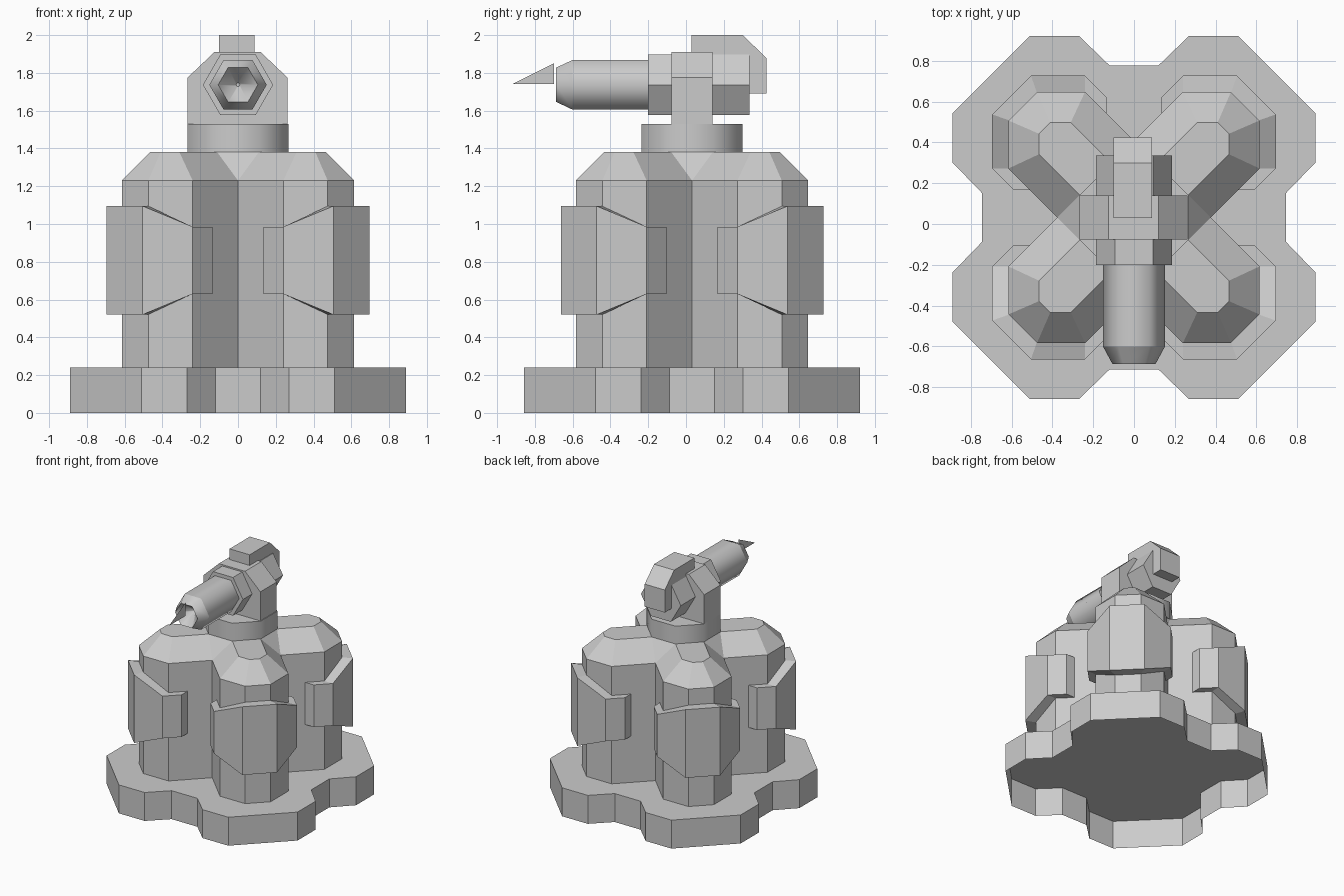
import bpy, bmesh, math

if "Cube" in bpy.data.objects:
    bpy.data.objects.remove(bpy.data.objects["Cube"])

CY = 0.032    # body centre in y
GZ = 1.737    # gun axis height


def loft(name, rings, start=True, end=True):
    """Skin a list of equal-length closed rings; drop hidden or open end caps."""
    bm = bmesh.new()
    vs = [[bm.verts.new(p) for p in r] for r in rings]
    n = len(vs[0])
    for a, b in zip(vs, vs[1:]):
        for i in range(n):
            j = (i + 1) % n
            bm.faces.new((a[i], a[j], b[j], b[i]))
    caps = [bm.faces.new(vs[0]), bm.faces.new(vs[-1])]
    bmesh.ops.recalc_face_normals(bm, faces=bm.faces)
    drop = [f for f, keep in zip(caps, (start, end)) if not keep]
    bmesh.ops.delete(bm, geom=drop, context='FACES_ONLY')
    bmesh.ops.remove_doubles(bm, verts=bm.verts, dist=1e-4)
    me = bpy.data.meshes.new(name)
    bm.to_mesh(me)
    bm.free()
    ob = bpy.data.objects.new(name, me)
    bpy.context.collection.objects.link(ob)
    return ob


def smooth_sides(ob, axis):
    """Smooth around the given axis, keeping every ring edge sharp."""
    me = ob.data
    for p in me.polygons:
        p.use_smooth = abs(p.normal[axis]) < .99
    for e in me.edges:
        a, b = (me.vertices[v].co for v in e.vertices)
        e.use_edge_sharp = abs(a[axis] - b[axis]) < 1e-4


def four_fold(quadrant, z):
    """Turn the outline of one quadrant into a full ring at height z."""
    out = []
    for k in range(4):
        for x, y in reversed(quadrant):
            for _ in range(k):
                x, y = -y, x
            out.append((x, y + CY, z))
    return out


def hexagon(r, y):
    return [(r * math.cos(k * math.pi / 3), y, GZ + r * math.sin(k * math.pi / 3))
            for k in range(6)]


# Lobed base slab, open underneath
foot = [(.12, .745), (.27, .89), (.51, .89), (.89, .51), (.89, .27), (.745, .12)]
loft("base", [four_fold(foot, 0), four_fold(foot, .24)], start=False)

# Four-lobed tower with bevelled shoulders
wall = [(0, .375), (.24, .615), (.475, .615), (.615, .475), (.615, .24), (.375, 0)]
roof = [(.11, .265), (.31, .465), (.41, .465), (.465, .41), (.465, .31), (.265, .11)]
loft("tower", [four_fold(wall, .24), four_fold(wall, 1.23), four_fold(roof, 1.38)],
     start=False)

# Wrap-around armour plate on each lobe: outer xy, inner xy, low z, high z
half = [((.135, .59), (.135, .505), .63, .985),
        ((.24, .695), (.24, .61), .63, .985),
        ((.505, .695), (.475, .61), .52, 1.095)]
sections = half + [(o[::-1], i[::-1], lo, hi) for o, i, lo, hi in reversed(half)]
for sx, side in ((-1, "left"), (1, "right")):
    for sy, end in ((-1, "front"), (1, "back")):
        loft(f"armour_plate_{end}_{side}", [
            [(sx * x, sy * y + CY, z) for (x, y), z in
             ((o, lo), (o, hi), (i, hi), (i, lo))]
            for o, i, lo, hi in sections])

# Eight-sided, smooth-shaded turntable
disc = [(.11, .267), (.267, .11)]
turntable = loft("turntable", [four_fold(disc, 1.38), four_fold(disc, 1.53)], start=False)
smooth_sides(turntable, 2)

# Gun mount with chamfered top
mount = [(-.267, 1.53), (.262, 1.53), (.262, 1.775), (.12, 1.91), (-.125, 1.91), (-.267, 1.775)]
loft("gun_mount", [[(x, y, z) for x, z in mount] for y in (-.077, .14)])

# Hexagonal breech
loft("breech", [hexagon(.186, -.2), hexagon(.186, .335)])

# Smooth-shaded six-sided barrel with tapered muzzle and conical bore
barrel = loft("barrel", [hexagon(r, y) for r, y in
                         ((.152, -.2), (.152, -.6), (.105, -.687), (.01, -.57))],
              start=False)
smooth_sides(barrel, 1)

# Thin flat blade in front of the muzzle
blade = bpy.data.meshes.new("muzzle_blade")
blade.from_pydata([(0, -.92, 1.74), (0, -.7, 1.85), (0, -.7, 1.74)], [], [(0, 1, 2)])
bpy.context.collection.objects.link(bpy.data.objects.new("muzzle_blade", blade))

# Hooked housing over the rear of the breech
hook = [(.03, 1.88), (.03, 2), (.30, 2), (.425, 1.88), (.425, 1.69), (.32, 1.69), (.32, 1.88)]
loft("rear_housing", [[(x, y, z) for y, z in hook] for x in (-.1, .088)])
